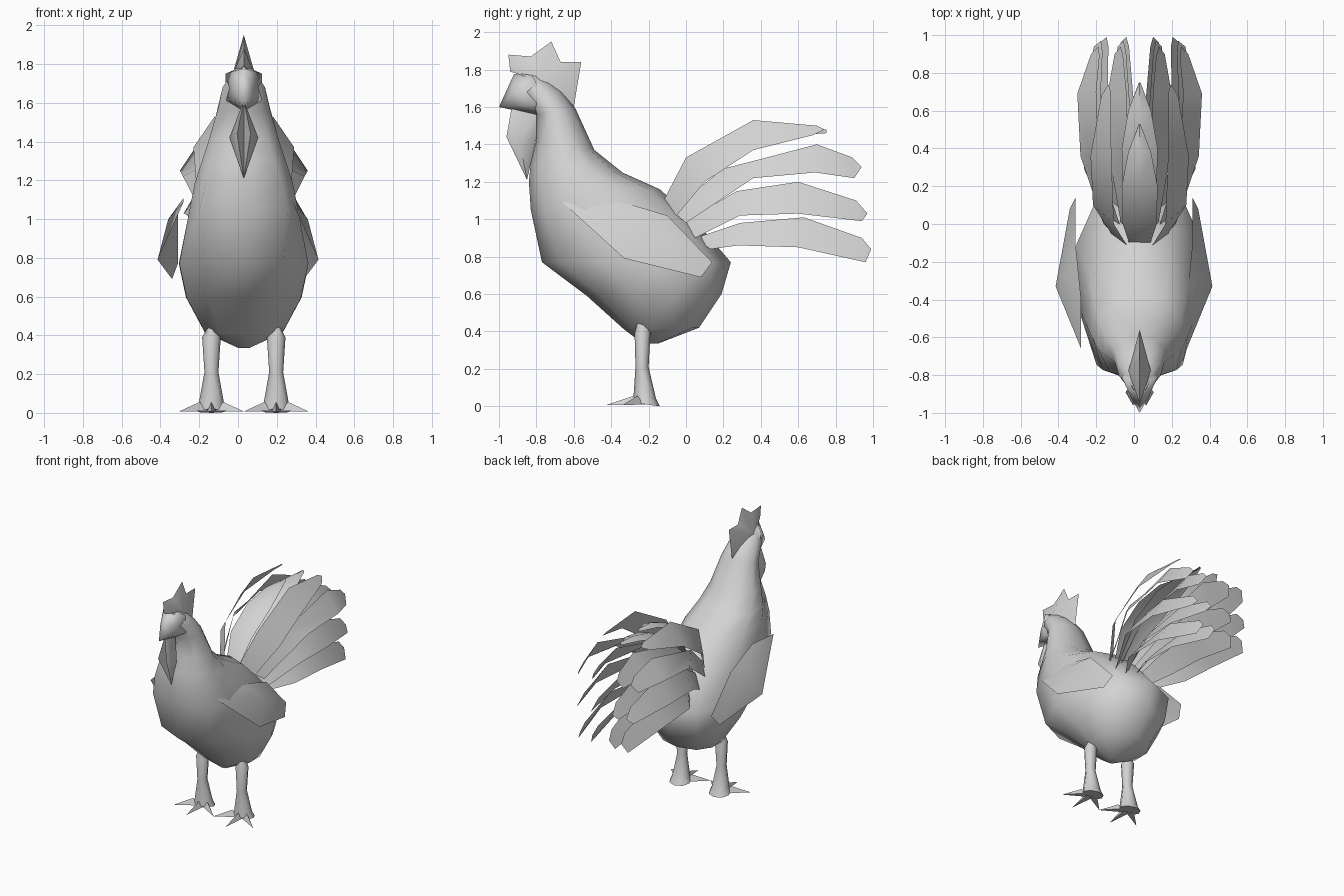
import bpy, bmesh, math
from mathutils import Vector

if "Cube" in bpy.data.objects:
    bpy.data.objects.remove(bpy.data.objects["Cube"])

CX = 0.03  # the body's middle plane
grey = bpy.data.materials.new("plain grey")
grey.diffuse_color = (0.65, 0.65, 0.65, 1)
grey.use_nodes = True
grey.node_tree.nodes["Principled BSDF"].inputs["Base Color"].default_value = grey.diffuse_color


def make(name, verts, faces, smooth=None, hull=False):
    bm = bmesh.new()
    vs = [bm.verts.new(v) for v in verts]
    if hull:
        bmesh.ops.convex_hull(bm, input=vs)
    else:
        for f in faces:
            bm.faces.new([vs[i] for i in f])
    bmesh.ops.recalc_face_normals(bm, faces=bm.faces[:])
    me = bpy.data.meshes.new(name)
    bm.to_mesh(me)
    bm.free()
    me.materials.append(grey)
    ob = bpy.data.objects.new(name, me)
    bpy.context.collection.objects.link(ob)
    if smooth:
        bpy.ops.object.select_all(action='DESELECT')
        ob.select_set(True)
        bpy.context.view_layer.objects.active = ob
        bpy.ops.object.shade_smooth_by_angle(angle=math.radians(smooth))
    return ob


def loft(name, rings, n, cx, smooth):
    """Rings: front y, front z, back y, back z, half width, front and back squareness."""
    verts, faces = [], []
    for fy, fz, by, bz, w, p, q in rings:
        for i in range(n):
            a = 2 * math.pi * i / n
            t = (1 - math.cos(a)) / 2
            s = math.sin(a)
            s = math.copysign(abs(s) ** (p if t < 0.5 else q), s)
            verts.append((cx + w * s, fy + (by - fy) * t, fz + (bz - fz) * t))
    for r in range(len(rings) - 1):
        for i in range(n):
            j = (i + 1) % n
            faces.append((r * n + i, r * n + j, r * n + n + j, r * n + n + i))
    faces.append(tuple(range(n)))
    faces.append(tuple(range(len(rings) * n - n, len(rings) * n)))
    return make(name, verts, faces, smooth)


# Body, neck and crown
loft("body", [
    (-0.23, 0.335, -0.15, 0.335, 0.03, 1, 1),
    (-0.33, 0.41, 0.07, 0.42, 0.21, 1, 0.75),
    (-0.53, 0.59, 0.19, 0.60, 0.31, 1, 0.75),
    (-0.77, 0.77, 0.24, 0.77, 0.35, 1, 0.85),
    (-0.83, 1.05, 0.05, 0.99, 0.29, 0.45, 1),
    (-0.84, 1.20, -0.14, 1.16, 0.26, 0.55, 1),
    (-0.83, 1.30, -0.34, 1.25, 0.23, 0.7, 1),
    (-0.80, 1.42, -0.49, 1.37, 0.19, 0.85, 1),
    (-0.80, 1.56, -0.59, 1.59, 0.14, 1, 1),
    (-0.88, 1.68, -0.66, 1.68, 0.115, 1, 1),
    (-0.89, 1.78, -0.76, 1.76, 0.05, 1, 1)], 10, CX, 70)

# Beak and face
make("beak", [(CX, -1.0, 1.6), (CX, -0.92, 1.775), (CX, -0.84, 1.79), (CX, -0.72, 1.54)]
     + [(CX + s * x, y, z) for s in (-1, 1)
        for x, y, z in ((0.045, -0.92, 1.68), (0.02, -0.94, 1.615),
                        (0.095, -0.81, 1.75), (0.09, -0.80, 1.61))],
     None, 80, hull=True)

# Comb: a wedge with a toothed ridge
ridge = [(-0.94, 1.79), (-0.95, 1.88), (-0.83, 1.87), (-0.72, 1.95),
         (-0.67, 1.84), (-0.56, 1.84), (-0.60, 1.6)]
verts = [(CX, y, z) for y, z in ridge] + [(CX + s * 0.06, -0.78, 1.74) for s in (-1, 1)]
make("comb", verts, [(i, i + 1, 7 + k) for k in (0, 1) for i in range(6)], 40)

# Wattle: two flaps with a hollow between them
verts = [(CX, -0.93, 1.61), (CX, -0.85, 1.21), (CX, -0.88, 1.42), (CX, -0.80, 1.43)]
verts += [(CX + s * 0.075, -0.89, 1.42) for s in (-1, 1)]
verts += [(CX + s * 0.035, -0.96, 1.44) for s in (-1, 1)]
verts.append((CX, -0.80, 1.57))
faces = []
for k in (0, 1):
    side, lip = 4 + k, 6 + k
    faces += [(0, lip, side), (lip, 1, side), (0, side, 8), (8, side, 3), (side, 1, 3),
              (0, 2, lip), (2, 1, lip)]
make("wattle", verts, faces, 50)

# Wings: thin sheets lying against the flanks
wing = [(0.28, -0.66, 1.09), (0.28, -0.40, 1.11), (0.31, -0.10, 1.02),
        (0.31, 0.14, 0.77), (0.34, 0.08, 0.69), (0.415, -0.33, 0.79), (0.36, -0.25, 1.0)]
for s, side in ((-1, "left"), (1, "right")):
    make(side + "_wing", [(s * x, y, z) for x, y, z in wing],
         [(i, (i + 1) % 6, 6) for i in range(6)], 40)

# Tail feathers: upper edge, lower edge, tip as (y, z), then sideways reach and width of each row
rows = [
    ([(-0.12, 1.10), (0.0, 1.33), (0.36, 1.53), (0.70, 1.50)],
     [(-0.05, 1.02), (0.1, 1.20), (0.36, 1.37), (0.68, 1.45)], (0.74, 1.48), 0.26, 0.11),
    ([(-0.08, 1.05), (0.2, 1.27), (0.70, 1.40), (0.89, 1.33)],
     [(0.0, 0.98), (0.36, 1.22), (0.69, 1.25), (0.90, 1.22)], (0.94, 1.28), 0.33, 0.10),
    ([(-0.02, 0.98), (0.27, 1.15), (0.60, 1.20), (0.91, 1.10)],
     [(0.05, 0.90), (0.29, 1.02), (0.60, 1.03), (0.94, 0.99)], (0.97, 1.03), 0.31, 0.10),
    ([(0.05, 0.90), (0.29, 0.98), (0.63, 1.01), (0.94, 0.90)],
     [(0.13, 0.84), (0.28, 0.86), (0.60, 0.85), (0.96, 0.77)], (0.99, 0.84), 0.27, 0.10)]
bow = (0.58, 0.95, 1.0, 0.78)  # sideways spread along a feather
thin = (0.8, 1.0, 1.0, 0.45)   # blade width along a feather


def feather(name, row, s, reach, width):
    upper, lower, tip = row[:3]
    verts = [(CX + s * max(reach * b - width * t, 0.01), y, z)
             for (y, z), b, t in zip(upper, bow, thin)]
    verts += [(CX + s * reach * b, y, z) for (y, z), b in zip(lower, bow)]
    verts.append((CX + s * (reach * 0.74 - width * 0.25), *tip))
    make(name, verts, [(i, i + 1, i + 5, i + 4) for i in range(3)] + [(3, 8, 7)], 50)


for n, row in enumerate(rows):
    for s, side in ((-1, "left"), (1, "right")):
        feather(f"{side}_outer_feather_{n + 1}", row, s, row[3], row[4])
        if n > 0:
            feather(f"{side}_inner_feather_{n + 1}", row, s, 0.19 - 0.02 * n, 0.10)

# Middle feathers: flat arched blades over the gap
for n, path in enumerate((
        [(-0.12, 1.08), (0.0, 1.29), (0.2, 1.42), (0.38, 1.49), (0.53, 1.50)],
        [(-0.08, 1.04), (0.15, 1.30), (0.4, 1.42), (0.6, 1.47), (0.75, 1.48)])):
    verts = [(CX + s * w, y, z - 0.02 * abs(s))
             for (y, z), w in zip(path, (0.05, 0.09, 0.095, 0.06, 0.004)) for s in (-1, 0, 1)]
    make(f"middle_feather_{n + 1}", verts,
         [(3 * r + k, 3 * r + k + 1, 3 * r + k + 4, 3 * r + k + 3)
          for r in range(4) for k in (0, 1)], 50)

# Legs and toes
for s, side in ((-1, "left"), (1, "right")):
    x = CX + s * 0.167
    loft(side + "_leg", [
        (-0.26, 0.45, -0.20, 0.45, 0.015, 1, 1), (-0.275, 0.39, -0.19, 0.39, 0.048, 1, 1),
        (-0.27, 0.21, -0.20, 0.21, 0.036, 1, 1), (-0.28, 0.06, -0.16, 0.04, 0.065, 1, 1),
        (-0.28, 0.02, -0.14, 0.0, 0.08, 1, 1)], 8, x, 50)
    for n, (tx, ty) in enumerate(((-0.17, -0.34), (0.0, -0.43), (0.17, -0.34))):
        tip = Vector((x + tx, ty, 0.006))
        root = Vector((x + tx * 0.2, -0.24, 0))
        across = (tip - root).cross(Vector((0, 0, 1))).normalized() * 0.025
        top = root.lerp(tip, 0.2) + Vector((0, 0, 0.055))
        make(f"{side}_toe_{n + 1}", [tip, root + across + Vector((0, 0, 0.01)),
             root - across + Vector((0, 0, 0.01)), top],
             [(0, 1, 3), (0, 3, 2), (1, 2, 3), (0, 2, 1)])
